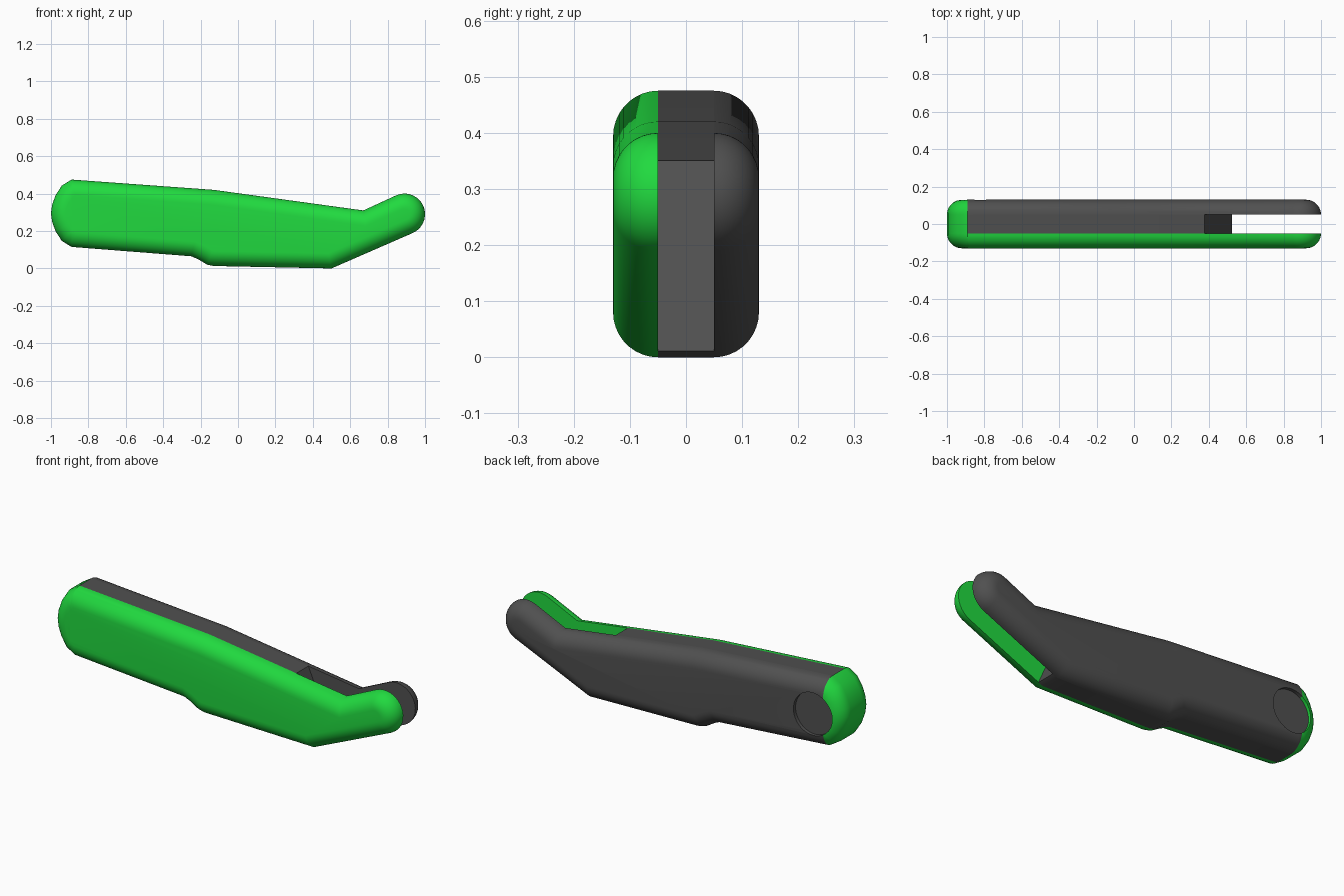
import bpy, bmesh, math
from mathutils import Vector

if "Cube" in bpy.data.objects:
    bpy.data.objects.remove(bpy.data.objects["Cube"])

HALF, ROUND, SLOT = 0.13, 0.08, 0.05


def material(name, rgb):
    m = bpy.data.materials.new(name)
    m.diffuse_color = (*rgb, 1)
    m.use_nodes = True
    m.node_tree.nodes["Principled BSDF"].inputs["Base Color"].default_value = m.diffuse_color
    return m


green = material("green", (0.015, 0.7, 0.05))
dark = material("dark_grey", (0.08, 0.08, 0.08))

# side outline (x, z), counter-clockwise: underside, round tip, top, curved butt
outline = [(-0.89, 0.115), (-0.25, 0.065), (-0.215, 0.05), (-0.165, 0.02), (-0.13, 0.013), (0.5, 0.0)]
for i in range(19):
    a = math.radians(-66 + 10 * i)
    outline.append((0.89 + 0.11 * math.cos(a), 0.29 + 0.11 * math.sin(a)))
outline += [(0.67, 0.31), (-0.13, 0.42), (-0.89, 0.475), (-0.942, 0.443), (-0.976, 0.39),
            (-0.994, 0.34), (-1.0, 0.295), (-0.994, 0.25), (-0.976, 0.2), (-0.942, 0.147)]
outline = [Vector(p) for p in outline]


def inset(points, d):
    """Offset the closed outline inwards by d with mitred corners."""
    result = []
    for i, p in enumerate(points):
        u = (p - points[i - 1]).normalized()
        v = (points[(i + 1) % len(points)] - p).normalized()
        n1, n2 = Vector((-u.y, u.x)), Vector((-v.y, v.x))
        result.append(p + (n1 + n2) * (d / (1 + n1.dot(n2))))
    return result


def handle_piece(name, mat, planes):
    """Whole rounded handle, trimmed to the side of each plane its normal points away from."""
    bm = bmesh.new()
    angles = [math.radians(10 * i) for i in range(10)]
    levels = [(SLOT + ROUND * math.sin(a), ROUND * (1 - math.cos(a))) for a in angles]
    levels = [(-y, d) for y, d in reversed(levels)] + levels
    rings = [[bm.verts.new((p.x, y, p.y)) for p in inset(outline, d)] for y, d in levels]
    n = len(outline)
    for r, s in zip(rings, rings[1:]):
        for i in range(n):
            j = (i + 1) % n
            bm.faces.new((r[i], r[j], s[j], s[i]))
    bm.faces.new(rings[0])
    bm.faces.new(rings[-1])
    for co, no in planes:
        bmesh.ops.bisect_plane(bm, geom=bm.verts[:] + bm.edges[:] + bm.faces[:], dist=1e-5,
                               plane_co=co, plane_no=no, clear_outer=True)
        bmesh.ops.holes_fill(bm, edges=[e for e in bm.edges if e.is_boundary])
    bmesh.ops.recalc_face_normals(bm, faces=bm.faces[:])
    mesh = bpy.data.meshes.new(name)
    bm.to_mesh(mesh)
    bm.free()
    ob = bpy.data.objects.new(name, mesh)
    bpy.context.collection.objects.link(ob)
    mesh.materials.append(mat)
    return ob


def disc(name, y0, y1, radius):
    bpy.ops.mesh.primitive_cylinder_add(vertices=48, radius=radius, depth=y1 - y0,
                                        location=(-0.83, (y0 + y1) / 2, 0.287),
                                        rotation=(math.pi / 2, 0, 0))
    ob = bpy.context.object
    ob.name = name
    return ob


butt_x = (-0.89, 0, 0)
# green front side and wrap-around butt cap
front = handle_piece("front_side", green, [((0, -SLOT, 0), (0, 1, 0)), (butt_x, (-1, 0, 0))])
cap = handle_piece("butt_cap", green, [(butt_x, (1, 0, 0))])
# dark back side, and the core that ends at the slanted slot wall
back = handle_piece("back_side", dark, [((0, SLOT, 0), (0, -1, 0)), (butt_x, (-1, 0, 0))])
core = handle_piece("core", dark, [((0, -SLOT, 0), (0, -1, 0)), ((0, SLOT, 0), (0, 1, 0)),
                                   (butt_x, (-1, 0, 0)), ((0.375, 0, 0.352), (0.342, 0, 0.15))])

# round recess in the back, with a dark floor
cutter = disc("recess_cutter", 0.11, 0.2, 0.112)
for ob in (cap, back):
    mod = ob.modifiers.new("recess", 'BOOLEAN')
    mod.object = cutter
    mod.operation = 'DIFFERENCE'
    mod.solver = 'EXACT'
    bpy.context.view_layer.objects.active = ob
    bpy.ops.object.modifier_apply(modifier=mod.name)
bpy.data.objects.remove(cutter)
floor = disc("recess_floor", 0.09, 0.112, 0.1125)
floor.data.materials.append(dark)

for ob in (front, cap, back, core, floor):
    bpy.ops.object.select_all(action='DESELECT')
    ob.select_set(True)
    bpy.context.view_layer.objects.active = ob
    bpy.ops.object.shade_smooth_by_angle(angle=math.radians(30))
